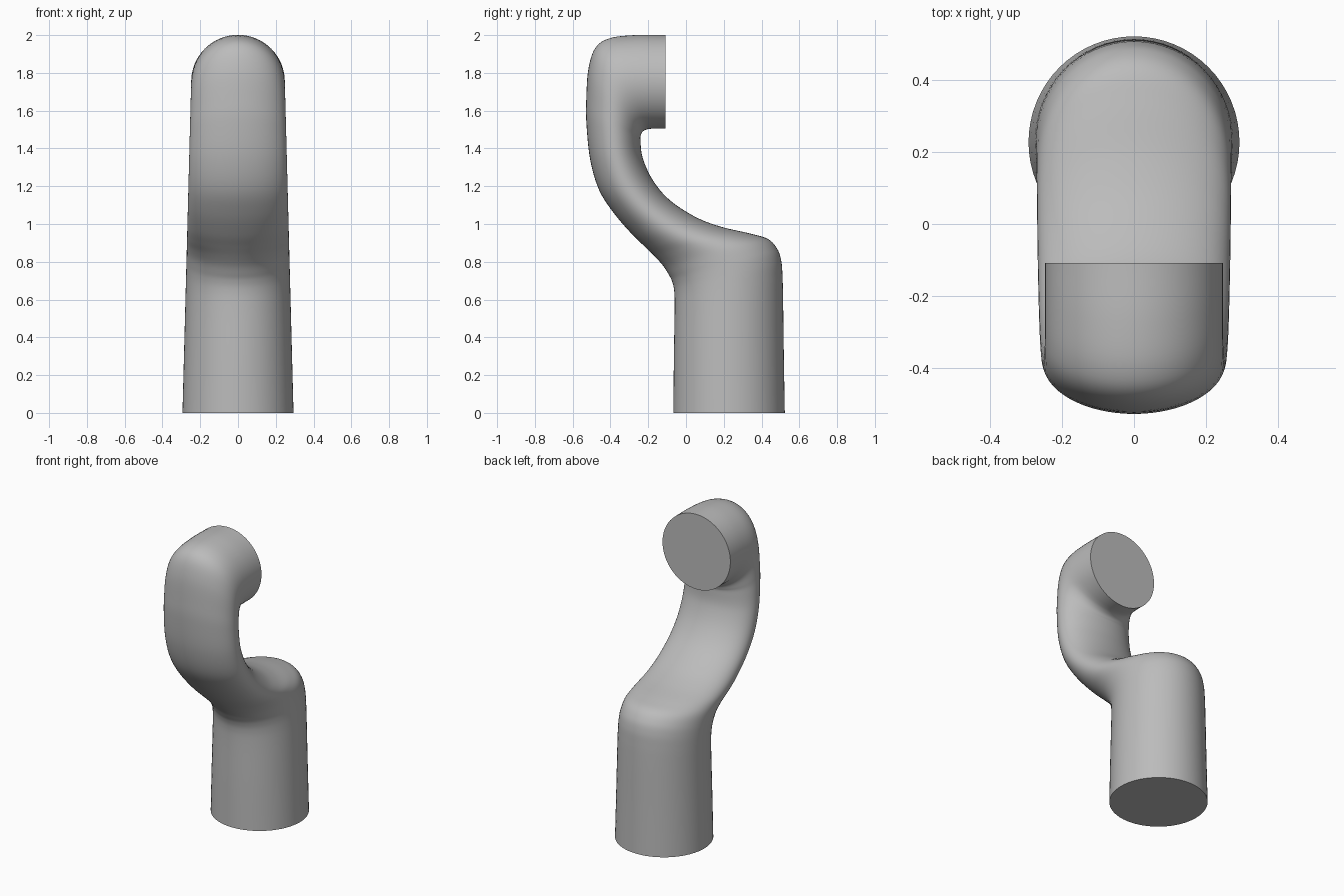
import bpy, bmesh, math
from mathutils import Vector

if "Cube" in bpy.data.objects:
    bpy.data.objects.remove(bpy.data.objects["Cube"], do_unlink=True)

SIDES, STEPS = 64, 6

# Side profile: outer (y, z) paired with inner (y, z), from base to end flange
SECTIONS = [
    (-.067, 0, .523, 0), (-.064, .3, .518, .3), (-.06, .56, .514, .6),
    (-.063, .65, .511, .72), (-.075, .7, .505, .8), (-.093, .735, .485, .865),
    (-.122, .78, .435, .92), (-.167, .83, .337, .95), (-.218, .88, .18, .987),
    (-.285, .945, .045, 1.04), (-.38, 1.055, -.09, 1.13), (-.46, 1.18, -.178, 1.236),
    (-.507, 1.34, -.23, 1.353), (-.527, 1.53, -.241, 1.448), (-.528, 1.66, -.237, 1.475),
    (-.517, 1.82, -.228, 1.49), (-.48, 1.932, -.21, 1.5), (-.405, 1.983, -.188, 1.504),
    (-.27, 2, -.155, 1.505), (-.109, 2, -.109, 1.505),
]


def spline(a, b, c, d, t):
    """Smooth interpolation between b and c."""
    return 0.5 * (2 * b + (c - a) * t + (2 * a - 5 * b + 4 * c - d) * t * t
                  + (3 * b - a - 3 * c + d) * t ** 3)


def half_width(z):
    """The arm tapers evenly from the base up to the end flange."""
    return 0.294 - 0.046 * min(z / 1.75, 1)


def sample_sections():
    pts = [Vector(s) for s in SECTIONS]
    pts = [2 * pts[0] - pts[1]] + pts + [2 * pts[-1] - pts[-2]]
    for i in range(1, len(pts) - 2):
        for k in range(STEPS):
            yield spline(*pts[i - 1:i + 3], k / STEPS)
    yield pts[-2]


# Arm: elliptical rings lofted along the paired profile
bm = bmesh.new()
rings = []
for s in sample_sections():
    outer, inner = Vector((0, s[0], s[1])), Vector((0, s[2], s[3]))
    mid, axis = (outer + inner) / 2, (inner - outer) / 2
    ring = []
    for k in range(SIDES):
        a = math.tau * k / SIDES
        p = mid + axis * math.sin(a)
        p.x = half_width(mid.z) * math.cos(a)
        ring.append(bm.verts.new(p))
    rings.append(ring)

for low, high in zip(rings, rings[1:]):
    for k in range(SIDES):
        n = (k + 1) % SIDES
        bm.faces.new((low[k], low[n], high[n], high[k]))

# Flat end caps
bm.faces.new(rings[0][::-1])
bm.faces.new(rings[-1])
bmesh.ops.recalc_face_normals(bm, faces=bm.faces)

mesh = bpy.data.meshes.new("curved_arm_link")
bm.to_mesh(mesh)
bm.free()
arm = bpy.data.objects.new("curved_arm_link", mesh)
bpy.context.collection.objects.link(arm)

# Plain grey finish
grey = bpy.data.materials.new("plain_grey")
grey.use_nodes = True
colour = (0.5, 0.5, 0.5, 1)
grey.diffuse_color = colour
grey.node_tree.nodes["Principled BSDF"].inputs["Base Color"].default_value = colour
mesh.materials.append(grey)

bpy.ops.object.select_all(action="DESELECT")
arm.select_set(True)
bpy.context.view_layer.objects.active = arm
bpy.ops.object.shade_smooth_by_angle(angle=math.radians(40))
